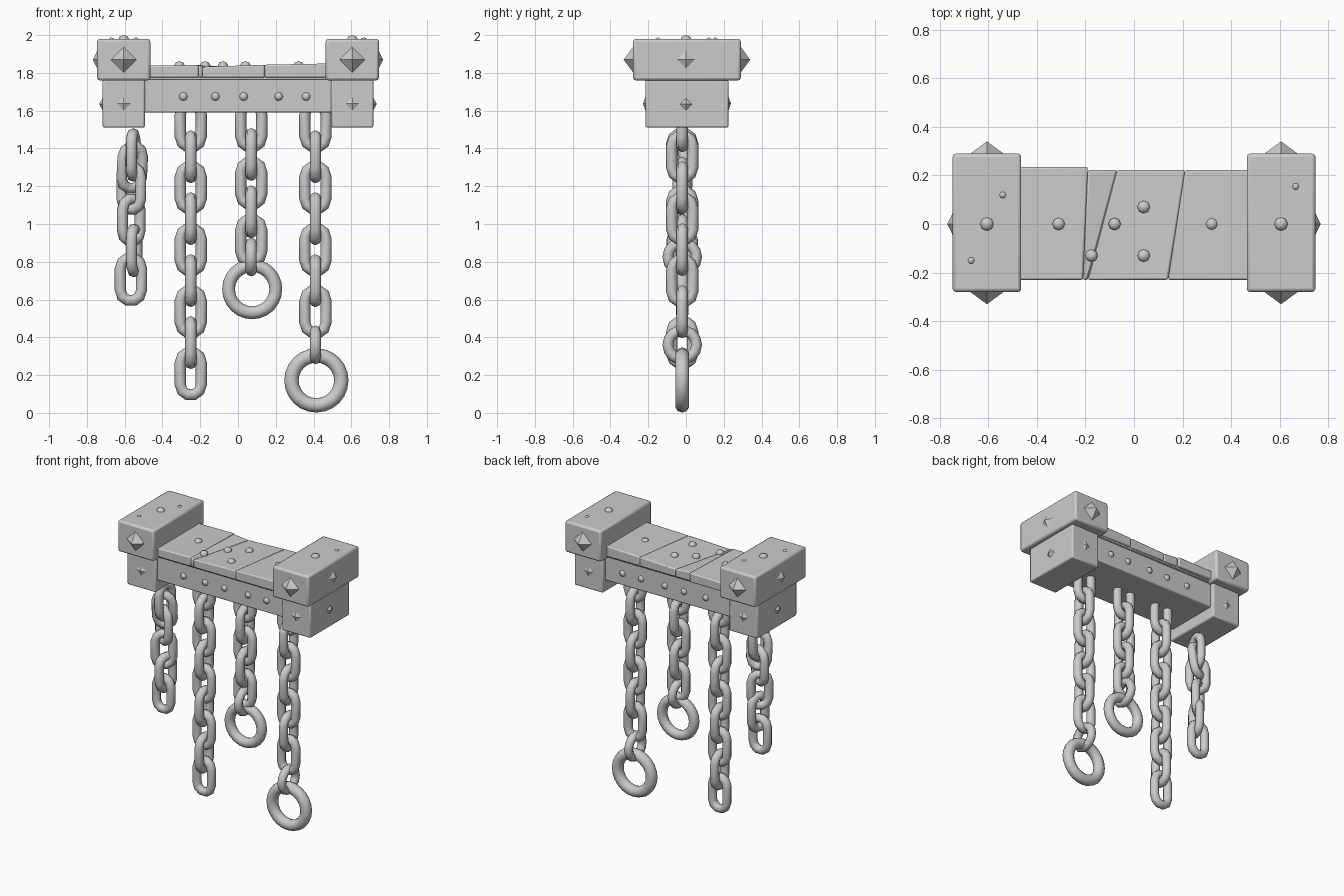
import bpy, bmesh, math
from mathutils import Matrix, Vector

if "Cube" in bpy.data.objects:
    bpy.data.objects.remove(bpy.data.objects["Cube"])

GREY = (0.6, 0.6, 0.6, 1)
stone = bpy.data.materials.new("plain grey")
stone.use_nodes = True
stone.diffuse_color = GREY
stone.node_tree.nodes["Principled BSDF"].inputs["Base Color"].default_value = GREY


def finish(bm, name, angle=40, bevel=0):
    """Turn a bmesh into a shaded, coloured object."""
    bmesh.ops.recalc_face_normals(bm, faces=bm.faces)
    mesh = bpy.data.meshes.new(name)
    bm.to_mesh(mesh)
    bm.free()
    mesh.materials.append(stone)
    ob = bpy.data.objects.new(name, mesh)
    bpy.context.collection.objects.link(ob)
    if bevel:
        mod = ob.modifiers.new("soft edges", "BEVEL")
        mod.width, mod.segments = bevel, 2
    bpy.ops.object.select_all(action="DESELECT")
    bpy.context.view_layer.objects.active = ob
    ob.select_set(True)
    bpy.ops.object.shade_smooth_by_angle(angle=math.radians(angle))
    return ob


def prism(name, corners, z0, z1, bevel):
    """Upright prism over a four-cornered outline; z1 is left and right height."""
    bm = bmesh.new()
    low = [bm.verts.new((x, y, z0)) for x, y in corners]
    high = [bm.verts.new((x, y, z)) for (x, y), z in zip(corners, (z1[0], z1[1], z1[1], z1[0]))]
    bm.faces.new(low)
    bm.faces.new(high)
    for i in range(4):
        j = (i + 1) % 4
        bm.faces.new((low[i], low[j], high[j], high[i]))
    return finish(bm, name, bevel=bevel)


def box(name, x0, x1, y0, y1, z0, z1, bevel=0.012):
    return prism(name, [(x0, y0), (x1, y0), (x1, y1), (x0, y1)], z0, (z1, z1), bevel)


def stud(name, place, normal, radius, height, sides=4):
    """Pointed diamond spike, or low rounded rivet with more sides."""
    bm = bmesh.new()
    rings = [(1, -0.01), (1, 0)] + ([(0, height)] if sides == 4 else [(0.75, height * 0.65), (0, height)])
    turn = Vector(normal).to_track_quat("Z", "Y").to_matrix().to_4x4()
    previous = None
    for scale, z in rings:
        count = sides if scale else 1
        ring = [bm.verts.new((radius * scale * math.cos(math.tau * i / sides),
                              radius * scale * math.sin(math.tau * i / sides), z)) for i in range(count)]
        if previous:
            for i in range(sides):
                j = (i + 1) % sides
                tip = [ring[j], ring[i]] if count > 1 else [ring[0]]
                bm.faces.new([previous[i], previous[j]] + tip)
        previous = ring
    bm.transform(Matrix.Translation(place) @ turn)
    return finish(bm, name, angle=30 if sides == 4 else 60)


def loop(name, centre, half_width, straight, tube, arc=5, spin=0, tilt=0, sides=8):
    """Closed stadium-shaped tube standing in the XZ plane, turned about Z."""
    bm = bmesh.new()
    rings = []
    for end in (1, -1):
        for k in range(arc + 1 if straight else arc):
            a = math.pi * k / arc + (0 if end == 1 else math.pi)
            out = Vector((math.cos(a), 0, math.sin(a)))
            mid = out * half_width + Vector((0, 0, end * straight))
            rings.append([bm.verts.new(mid + out * tube * math.cos(b) + Vector((0, tube * math.sin(b), 0)))
                          for b in (math.tau * s / sides for s in range(sides))])
    for r, ring in enumerate(rings):
        following = rings[(r + 1) % len(rings)]
        for s in range(sides):
            t = (s + 1) % sides
            bm.faces.new((ring[s], ring[t], following[t], following[s]))
    bm.transform(Matrix.Translation(centre) @ Matrix.Rotation(math.radians(spin), 4, "Z")
                 @ Matrix.Rotation(math.radians(tilt), 4, "X"))
    return finish(bm, name, angle=60)


CHAIN_Y = -0.02


def link(name, x, z, spin, tilt=0):
    loop(name, (x, CHAIN_Y, z), 0.056, 0.058, 0.03, spin=spin, tilt=tilt)


# End caps: wide block on a narrower block, with spikes on the outer faces
for side, word in ((-1, "right"), (1, "left")):
    cx = 0.605 * side
    box(f"{word}_upper_block", cx - 0.141, cx + 0.141, -0.28, 0.29, 1.76, 1.98, 0.014)
    box(f"{word}_lower_block", cx - 0.112, cx + 0.112, -0.215, 0.225, 1.51, 1.765, 0.01)
    stud(f"{word}_top_stud", (cx, 0, 1.98), (0, 0, 1), 0.028, 0.02, 8)
    stud(f"{word}_upper_side_spike", (cx + 0.141 * side, 0, 1.87), (side, 0, 0), 0.046, 0.022)
    stud(f"{word}_lower_side_spike", (cx + 0.112 * side, 0, 1.635), (side, 0, 0), 0.032, 0.018)
    for face, y_up, y_low, end in ((-1, -0.28, -0.215, "front"), (1, 0.29, 0.225, "back")):
        stud(f"{word}_upper_{end}_spike", (cx, y_up, 1.87), (0, face, 0), 0.068, 0.05)
        stud(f"{word}_lower_{end}_spike", (cx, y_low, 1.637), (0, face, 0), 0.036, 0.013)

# Small pebbled bumps on the block tops
for x, y in ((-0.54, 0.12), (-0.67, -0.15), (0.665, 0.155)):
    stud("block_bump", (x, y, 1.98), (0, 0, 1), 0.014, 0.007, 6)

# Cross beam with rivets on front and back
box("cross_beam", -0.52, 0.52, -0.195, 0.195, 1.59, 1.77, 0.008)
for x in (-0.29, -0.12, 0.03, 0.215, 0.36):
    for face in (-1, 1):
        stud("beam_rivet", (x, 0.195 * face, 1.675), (0, face, 0), 0.023, 0.015, 8)

# Top slab in slanted pieces: front seam x, back seam x, height at the seam
seams = [(-0.5, -0.5, 1.838), (-0.21, -0.19, 1.842), (-0.19, -0.07, 1.832),
         (0.14, 0.21, 1.843), (0.5, 0.5, 1.85)]
for i, (a, b) in enumerate(zip(seams, seams[1:])):
    back = 0.235 if i == 0 else 0.222
    prism("slab_piece", [(a[0], -0.23), (b[0], -0.23), (b[1], back), (a[1], back)],
          1.775, (a[2], b[2]), 0.008)
box("slab_core", -0.5, 0.5, -0.215, 0.21, 1.765, 1.828, 0.004)
for x, y in ((-0.31, 0), (-0.08, 0), (0.04, 0.07), (0.04, -0.13), (-0.175, -0.13), (0.32, 0)):
    stud("slab_rivet", (x, y, 1.842), (0, 0, 1), 0.026, 0.02, 8)

# Straight chains hanging from the beam, alternate links turned a quarter
TOP, PITCH = 1.52, 0.164
for name, x, count, pitch in (("long_chain", -0.25, 9, PITCH), ("short_ring_chain", 0.07, 5, 0.152),
                              ("long_ring_chain", 0.41, 7, PITCH)):
    for i in range(count):
        link(f"{name}_link", x, TOP - i * pitch, 90 * (i % 2))

# Small connecting rings and large end rings
for x, z_small, z_big, major, tube in ((0.075, 0.825, 0.655, 0.125, 0.034), (0.415, 0.36, 0.172, 0.132, 0.038)):
    loop("connecting_ring", (x - 0.005, CHAIN_Y, z_small), 0.076, 0, 0.029, arc=7, spin=90)
    loop("end_ring", (x, CHAIN_Y, z_big), major, 0, tube, arc=12, sides=10)

# Twisted chain under the right end block
for x, z, spin, tilt in ((-0.555, 1.365, 80, 0), (-0.56, 1.3, 20, 8), (-0.565, 1.19, -25, 0),
                         (-0.565, 1.02, 35, 0), (-0.55, 0.86, 75, 0), (-0.567, 0.707, 0, 0)):
    link("twisted_chain_link", x, z, spin, tilt)
